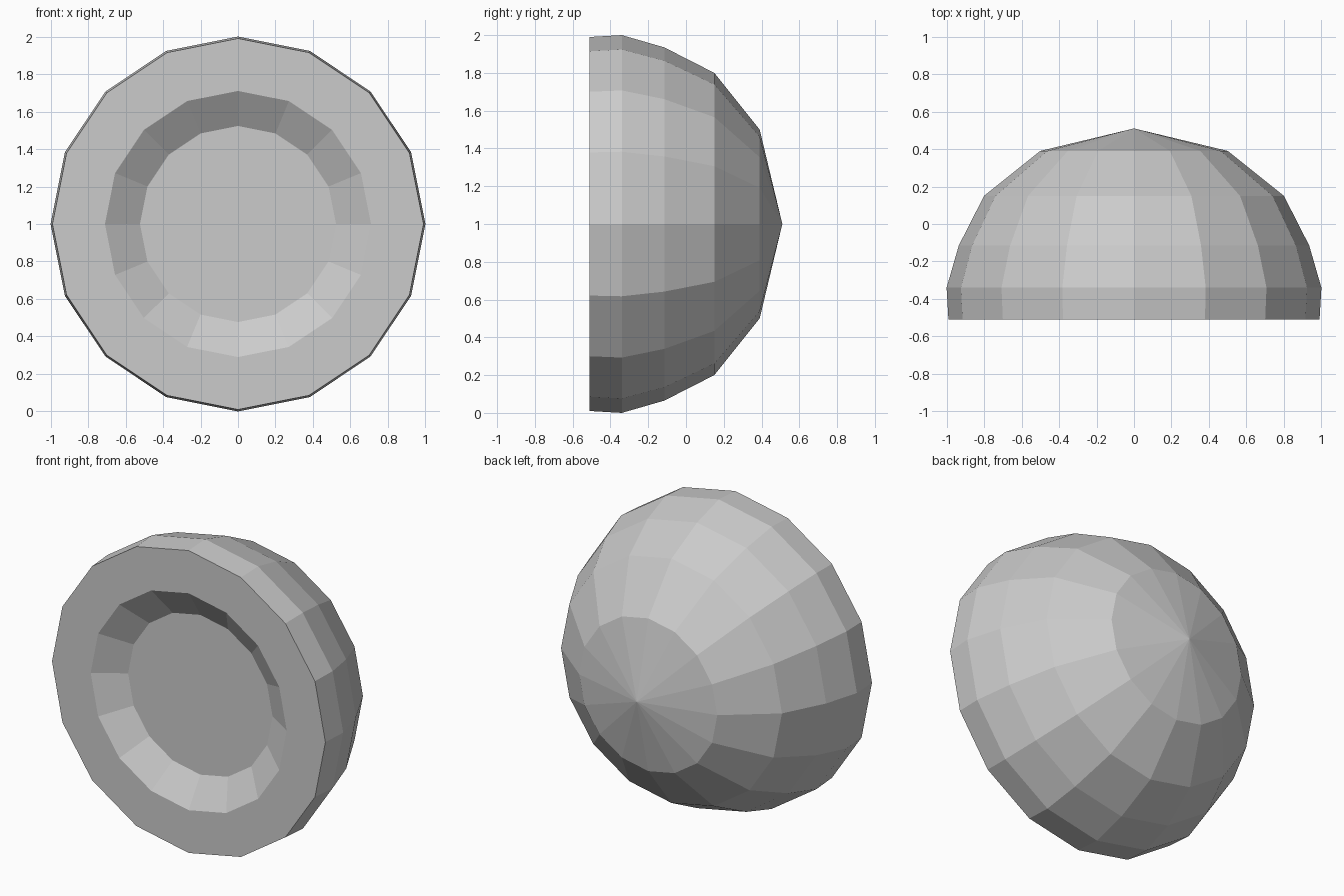
import bpy, bmesh, math

if "Cube" in bpy.data.objects:
    bpy.data.objects.remove(bpy.data.objects["Cube"])

SIDES = 16

# Profile (radius, y) from the domed back, round the rim, to the recessed floor
PROFILE = [(0.50, 0.39), (0.80, 0.15), (0.935, -0.115), (1.00, -0.34),
           (0.99, -0.51), (0.71, -0.51), (0.523, -0.39)]
APEX_Y = 0.51

bm = bmesh.new()


def ring(r, y):
    step = 2 * math.pi / SIDES
    return [bm.verts.new((r * math.cos(i * step), y, 1 + r * math.sin(i * step)))
            for i in range(SIDES)]


rings = [ring(r, y) for r, y in PROFILE]
apex = bm.verts.new((0, APEX_Y, 1))

# Pointed fan at the back
for i in range(SIDES):
    bm.faces.new((apex, rings[0][i], rings[0][(i + 1) % SIDES]))

# Bands of the dome, flat front rim and sloped recess wall
for a, b in zip(rings, rings[1:]):
    for i in range(SIDES):
        j = (i + 1) % SIDES
        bm.faces.new((a[i], b[i], b[j], a[j]))

# Recess floor
bm.faces.new(rings[-1])

bmesh.ops.recalc_face_normals(bm, faces=bm.faces[:])
mesh = bpy.data.meshes.new("dome_body")
bm.to_mesh(mesh)
bm.free()
bpy.context.collection.objects.link(bpy.data.objects.new("dome_body", mesh))
